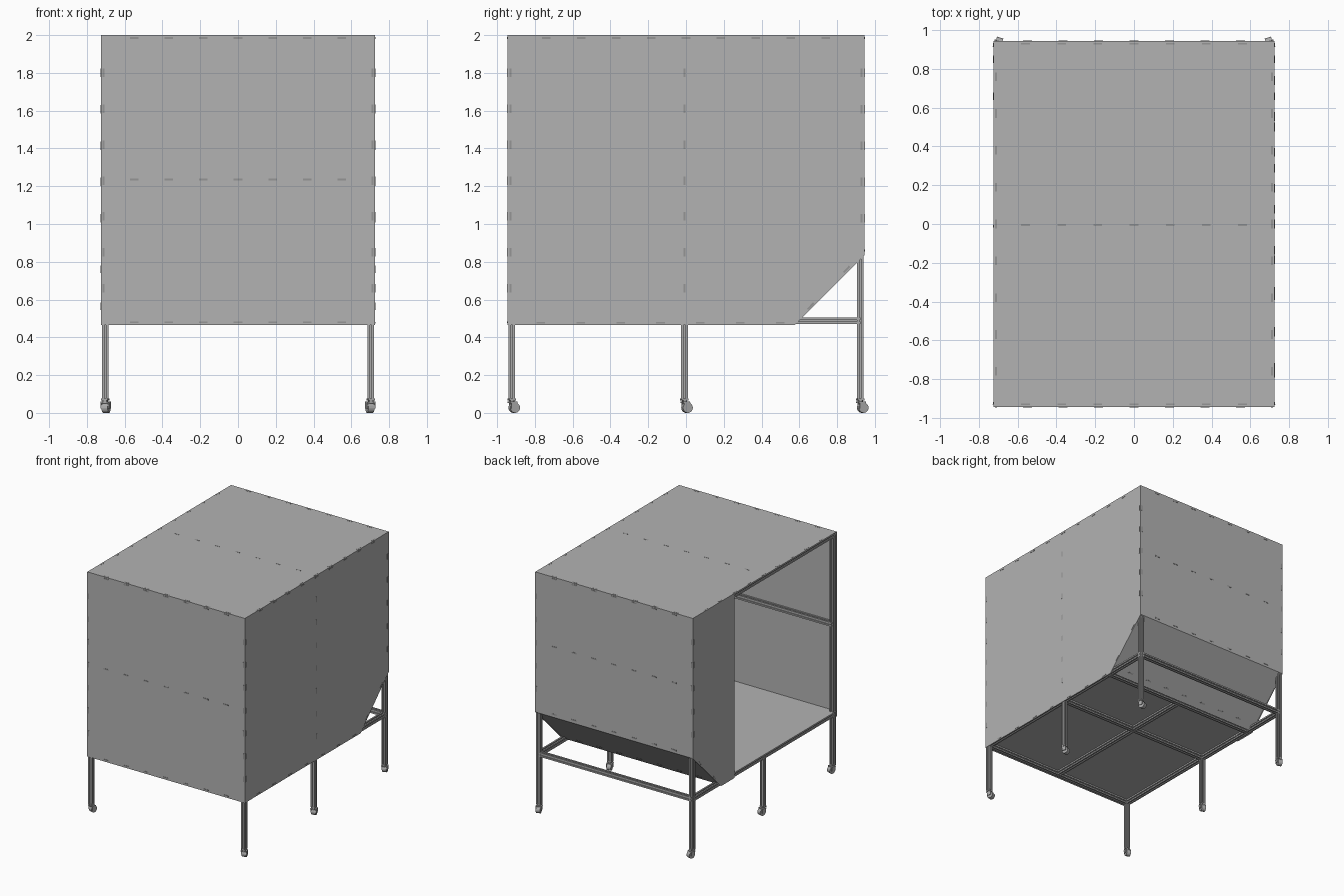
import bpy, bmesh, math
from mathutils import Vector, Matrix

if "Cube" in bpy.data.objects:
    bpy.data.objects.remove(bpy.data.objects["Cube"], do_unlink=True)


def material(name, value):
    m = bpy.data.materials.new(name)
    m.use_nodes = True
    color = (value, value, value, 1)
    m.diffuse_color = color
    m.node_tree.nodes["Principled BSDF"].inputs["Base Color"].default_value = color
    return m


PANEL = material("panel grey", 0.45)
FRAME = material("frame grey", 0.4)
CLIP = material("clip grey", 0.3)

X, Y, TOP, BASE = 0.725, 0.945, 2.0, 0.465   # outer shell limits
W, T = 0.035, 0.005                          # bar width, panel thickness
PX, PY = X - T - W / 2, Y - T - W / 2        # post centre lines
LOW, HIGH = BASE + T + W / 2, TOP - T - W / 2
SLOPE_Y, SLOPE_Z = 0.575, 0.835              # ends of the sloped rear corner


def finish(name, bm, mat):
    bmesh.ops.recalc_face_normals(bm, faces=bm.faces)
    mesh = bpy.data.meshes.new(name)
    bm.to_mesh(mesh)
    bm.free()
    mesh.materials.append(mat)
    ob = bpy.data.objects.new(name, mesh)
    bpy.context.collection.objects.link(ob)
    return ob


def prism(name, points, offset, mat):
    """Flat outline pushed along an offset."""
    bm = bmesh.new()
    face = bm.faces.new([bm.verts.new(p) for p in points])
    new = bmesh.ops.extrude_face_region(bm, geom=[face], use_keep_orig=True)["geom"]
    bmesh.ops.translate(bm, vec=offset, verts=[v for v in new if isinstance(v, bmesh.types.BMVert)])
    return finish(name, bm, mat)


def bar(name, a, b):
    """Slotted square extrusion from a to b."""
    a, b = Vector(a), Vector(b)
    h, s, d = W / 2, 0.005, 0.008
    side = [(h, -h), (h, -s), (h - d, -s), (h - d, s), (h, s)]
    spin = (b - a).to_track_quat("Z", "Y")
    outline = []
    for k in range(4):
        turn = Matrix.Rotation(k * math.pi / 2, 3, "Z")
        outline += [a + spin @ (turn @ Vector((p[0], p[1], 0))) for p in side]
    return prism(name, outline, b - a, FRAME)


def add_box(bm, center, size):
    m = Matrix.Translation(center) @ Matrix.Diagonal((*size, 1))
    bmesh.ops.create_cube(bm, size=1, matrix=m)


def clip_row(name, a, b, count, normal):
    """Evenly spaced slim clips lying on a panel."""
    a, b, n = Vector(a), Vector(b), Vector(normal).normalized()
    along = (b - a).normalized()
    basis = Matrix((along, n.cross(along), n)).transposed().to_4x4()
    bm = bmesh.new()
    for i in range(count):
        p = a.lerp(b, i / (count - 1))
        m = Matrix.Translation(p) @ basis @ Matrix.Diagonal((0.045, 0.01, 0.004, 1))
        bmesh.ops.create_cube(bm, size=1, matrix=m)
    finish(name, bm, CLIP)


# Wall, roof and floor panels
def side_outline(x, front):
    return [(x, front, BASE), (x, SLOPE_Y, BASE), (x, Y, SLOPE_Z), (x, Y, TOP), (x, front, TOP)]


OPEN_Y = 0.40
prism("left_wall", side_outline(X, -Y), (-T, 0, 0), PANEL)
prism("right_wall_partial", side_outline(-X, OPEN_Y), (T, 0, 0), PANEL)
prism("front_wall", [(-X, -Y, BASE), (X, -Y, BASE), (X, -Y, TOP), (-X, -Y, TOP)], (0, T, 0), PANEL)
prism("back_wall", [(-X, Y, SLOPE_Z), (X, Y, SLOPE_Z), (X, Y, TOP), (-X, Y, TOP)], (0, -T, 0), PANEL)
prism("roof", [(-X, -Y, TOP), (X, -Y, TOP), (X, Y, TOP), (-X, Y, TOP)], (0, 0, -T), PANEL)
prism("sloped_panel", [(-X, SLOPE_Y, BASE + 0.01), (X, SLOPE_Y, BASE + 0.01),
                       (X, Y, SLOPE_Z), (-X, Y, SLOPE_Z)], (0, -T, T), PANEL)
F = LOW + W / 2
prism("floor", [(-X, -Y, F), (X, -Y, F), (X, SLOPE_Y, F), (-X, SLOPE_Y, F)], (0, 0, T), PANEL)

# Posts, legs and casters
FOOT = 0.07


def caster(name, x, y, turn):
    bm = bmesh.new()
    add_box(bm, (0, 0, FOOT), (0.036, 0.036, 0.01))
    bmesh.ops.create_cone(bm, cap_ends=True, segments=12, radius1=0.014, radius2=0.014,
                          depth=0.02, matrix=Matrix.Translation((0, 0, 0.06)))
    for s in (-1, 1):
        add_box(bm, (s * 0.021, 0.008, 0.04), (0.005, 0.034, 0.032))
    add_box(bm, (0, 0.004, 0.056), (0.046, 0.04, 0.006))
    bmesh.ops.create_cone(bm, cap_ends=True, segments=20, radius1=0.027, radius2=0.027, depth=0.034,
                          matrix=Matrix.Translation((0, 0.014, 0.027)) @ Matrix.Rotation(math.pi / 2, 4, "Y"))
    bmesh.ops.rotate(bm, matrix=Matrix.Rotation(turn, 3, "Z"), verts=bm.verts)
    bmesh.ops.translate(bm, vec=(x, y, 0), verts=bm.verts)
    finish(name, bm, FRAME)


for side, s in (("left", 1), ("right", -1)):
    x = s * PX
    for end, y in (("front", -PY), ("middle", -0.008), ("back", PY)):
        top = LOW if (s, end) == (-1, "middle") else HIGH
        bar(f"{side}_{end}_post", (x, y, FOOT), (x, y, top))
        caster(f"{side}_{end}_caster", x, y, s * 0.3)
    for level, z in (("lower", LOW), ("upper", HIGH)):
        bar(f"{side}_{level}_rail", (x, -PY, z), (x, PY, z))
bar("opening_post", (-PX, OPEN_Y + W / 2, LOW), (-PX, OPEN_Y + W / 2, HIGH))

# Cross rails
for name, y, z in (("front_lower", -PY, LOW), ("front_middle", -PY, 1.235), ("front_upper", -PY, HIGH),
                   ("floor_middle", -0.008, LOW), ("floor_back", SLOPE_Y - W, LOW),
                   ("back_lower", PY, LOW), ("back_middle", PY, 1.42), ("back_upper", PY, HIGH),
                   ("roof_middle", -0.008, HIGH)):
    bar(name + "_rail", (-PX, y, z), (PX, y, z))
bar("floor_spine", (0, -PY, LOW), (0, SLOPE_Y - W, LOW))

# Clips along the panel edges and seams
ex, ey, ez = X - 0.012, Y - 0.015, TOP - 0.015
for z, label in ((ez, "top"), (1.235, "middle"), (0.48, "bottom")):
    clip_row(f"front_{label}_clips", (-0.55, -Y, z), (0.55, -Y, z), 7, (0, -1, 0))
for z, label in ((ez, "top"), (1.42, "middle"), (0.86, "bottom")):
    clip_row(f"back_{label}_clips", (-0.55, Y, z), (0.55, Y, z), 7, (0, 1, 0))
for s, side in ((1, "left"), (-1, "right")):
    clip_row(f"front_{side}_clips", (s * ex, -Y, 0.66), (s * ex, -Y, 1.8), 7, (0, -1, 0))
    clip_row(f"back_{side}_clips", (s * ex, Y, 1.03), (s * ex, Y, 1.8), 5, (0, 1, 0))
    clip_row(f"{side}_back_edge_clips", (s * X, ey, 1.03), (s * X, ey, 1.8), 5, (s, 0, 0))
    clip_row(f"roof_{side}_clips", (s * ex, -0.76, TOP - 0.001), (s * ex, 0.76, TOP - 0.001), 9, (0, 0, 1))
    clip_row(f"{side}_slope_clips", (s * X, 0.66, 0.565), (s * X, 0.85, 0.76), 2, (s, 0, 0))
for y, label in ((-ey, "front"), (-0.005, "middle"), (ey, "back")):
    clip_row(f"roof_{label}_clips", (-0.56, y, TOP - 0.001), (0.56, y, TOP - 0.001), 7, (0, 0, 1))
for y, label in ((-ey, "front"), (-0.008, "middle")):
    clip_row(f"left_{label}_clips", (X, y, 0.66), (X, y, 1.8), 7, (1, 0, 0))
clip_row("left_bottom_clips", (X, -0.77, 0.477), (X, 0.5, 0.477), 7, (1, 0, 0))
clip_row("left_top_clips", (X, -0.74, ez), (X, 0.74, ez), 9, (1, 0, 0))
clip_row("sloped_panel_clips", (-0.55, 0.615, 0.512), (0.55, 0.615, 0.512), 7, (0, 1, -1))
